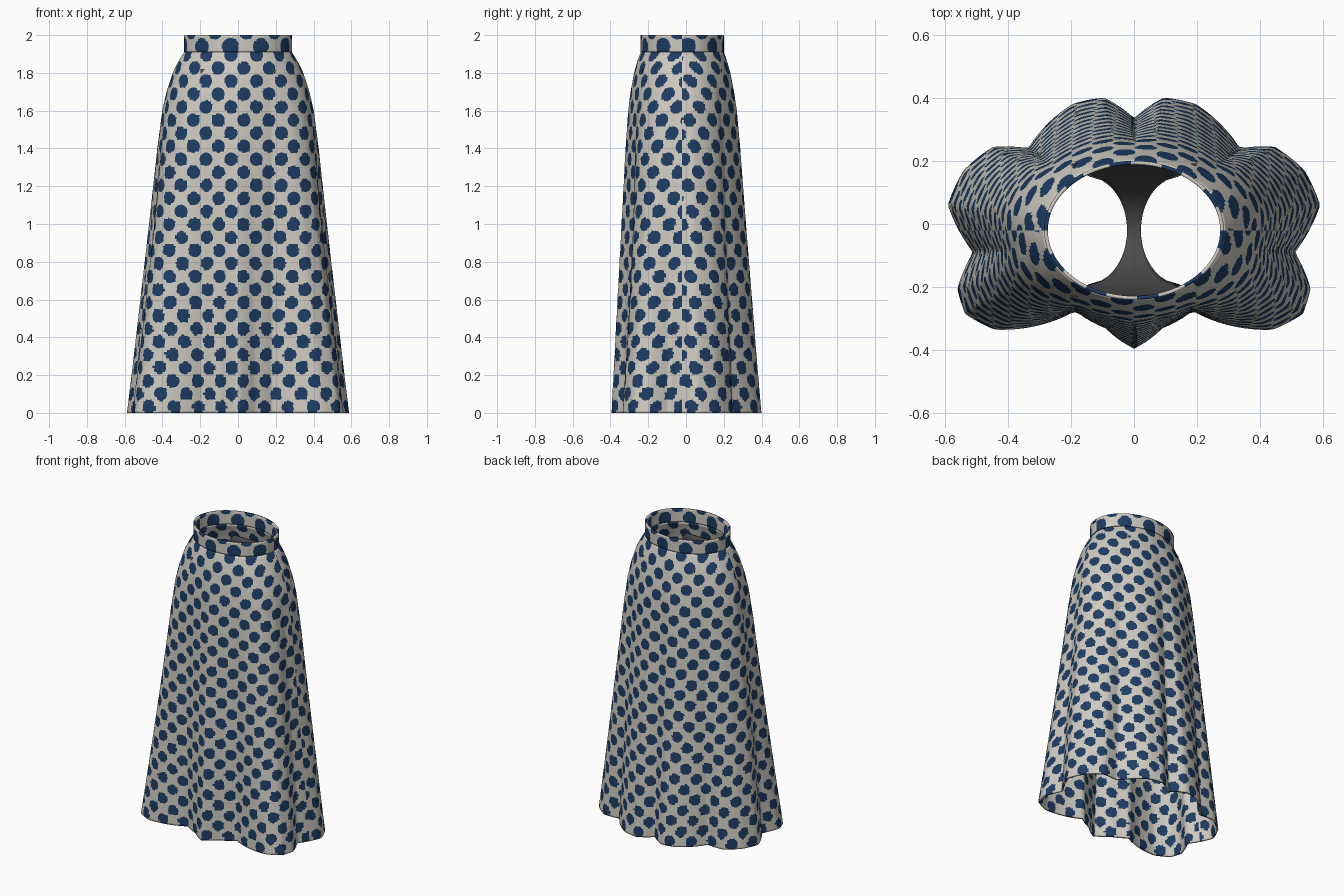
import bpy, bmesh, math
from mathutils import Vector

old = bpy.data.objects.get("Cube")
if old:
    bpy.data.objects.remove(old, do_unlink=True)


def material(name, rgb):
    m = bpy.data.materials.new(name)
    m.use_nodes = True
    m.diffuse_color = (*rgb, 1)
    bsdf = m.node_tree.nodes["Principled BSDF"]
    bsdf.inputs["Base Color"].default_value = (*rgb, 1)
    bsdf.inputs["Roughness"].default_value = 0.8
    return m


cream = material("cream cloth", (0.62, 0.59, 0.53))
navy = material("navy dots", (0.012, 0.045, 0.125))
grey = material("grey lining", (0.07, 0.07, 0.07))

CENTRE_Y = -0.02
WAIST_Z = 1.91

# Hem corners of the model's left half, from centre front to centre back
HEM = [(0, -.395), (.09, -.33), (.185, -.275), (.44, -.335), (.535, -.285),
       (.56, -.205), (.51, -.09), (.59, .06), (.54, .17), (.445, .245),
       (.335, .24), (.195, .38), (.095, .40), (0, .335)]
HEM_POLAR = [(math.atan2(y - CENTRE_Y, x), math.hypot(x, y - CENTRE_Y)) for x, y in HEM]

# How far the skirt has flared from waist to hem at each height
FLARE = [(0, 1), (1, .64), (1.4, .5), (1.6, .41), (1.7, .33), (1.8, .215), (1.86, .11), (WAIST_Z, 0), (2, 0)]


def interpolate(table, t):
    for (a, va), (b, vb) in zip(table, table[1:]):
        if t <= b:
            return va + (vb - va) * (t - a) / (b - a)
    return table[-1][1]


def ellipse(angle, rx, ry):
    return 1 / math.hypot(math.cos(angle) / rx, math.sin(angle) / ry)


def skirt_point(angle, z):
    """Point on the cloth: waist oval flaring into the folded hem."""
    side = math.atan2(math.sin(angle), abs(math.cos(angle)))
    smooth = ellipse(side, .57, .385)
    depth = max(0, 1 - z / WAIST_Z) ** 0.6
    hem = smooth + (interpolate(HEM_POLAR, side) - smooth) * depth
    waist = ellipse(side, .285, .22)
    r = waist + (hem - waist) * interpolate(FLARE, z)
    return Vector((r * math.cos(angle), CENTRE_Y + r * math.sin(angle), z))


def panel_row(start, z, count):
    """Evenly spaced points over a half turn, and the row's width."""
    fine = [skirt_point(start + math.pi * i / 240, z) for i in range(241)]
    dist = [0]
    for a, b in zip(fine, fine[1:]):
        dist.append(dist[-1] + (b - a).length)
    row, k = [], 0
    for j in range(count + 1):
        d = dist[-1] * j / count
        while k < 239 and dist[k + 1] < d:
            k += 1
        row.append(fine[k].lerp(fine[k + 1], (d - dist[k]) / (dist[k + 1] - dist[k])))
    return row, dist[-1]


def dot_offset(s, z, pitch, s0, z0):
    """Offset from the nearest dot centre in a staggered pattern."""
    options = []
    for shift in (0, pitch / 2):
        ds, dz = s - s0 - shift, z - z0 - shift
        options.append(Vector((ds - pitch * round(ds / pitch), dz - pitch * round(dz / pitch))))
    return min(options, key=lambda v: v.length)


def dotted_cloth(name, low, high, columns, rows, pitch, radius, s0, z0):
    bm = bmesh.new()
    step_z = (high - low) / rows
    for start in (-math.pi, 0):            # front panel, then back panel
        grid, widths = [], []
        for i in range(rows + 1):
            row, width = panel_row(start, low + step_z * i, columns)
            grid.append(row)
            widths.append(width)

        def flat(i, j):
            return widths[int(i)] * (j / columns - .5), low + step_z * i

        verts = []
        for i in range(rows + 1):
            step_s = widths[i] / columns
            line = []
            for j in range(columns + 1):
                p = grid[i][j].copy()
                if 0 < i < rows and 0 < j < columns:
                    # Pull nearby points onto the dot's round edge
                    off = dot_offset(*flat(i, j), pitch, s0, z0)
                    gap = radius - off.length
                    if abs(gap) < .5 * step_z and off.length > 0:
                        move = off.normalized() * gap
                        js, iz = (1 if move.x > 0 else -1), (1 if move.y > 0 else -1)
                        p += (grid[i][j + js] - grid[i][j]) * abs(move.x) / step_s
                        p += (grid[i + iz][j] - grid[i][j]) * abs(move.y) / step_z
                line.append(bm.verts.new(p))
            verts.append(line)
        for i in range(rows):
            for j in range(columns):
                f = bm.faces.new((verts[i][j], verts[i][j + 1], verts[i + 1][j + 1], verts[i + 1][j]))
                f.smooth = True
                s, z = flat(i, j + .5)
                inside = dot_offset(s, z + step_z / 2, pitch, s0, z0).length < radius
                f.material_index = 1 if inside else 0
    bmesh.ops.remove_doubles(bm, verts=bm.verts, dist=1e-5)
    obj = add_object(name, bm, (cream, navy))
    thicken(obj, 0.012)
    return obj


def add_object(name, bm, mats):
    mesh = bpy.data.meshes.new(name)
    bm.to_mesh(mesh)
    bm.free()
    for m in mats:
        mesh.materials.append(m)
    obj = bpy.data.objects.new(name, mesh)
    bpy.context.collection.objects.link(obj)
    return obj


def thicken(obj, thickness):
    mod = obj.modifiers.new("thickness", "SOLIDIFY")
    mod.thickness = thickness
    mod.offset = -1


# Long flared skirt and its waistband
dotted_cloth("skirt", 0, WAIST_Z, 110, 160, .138, .0355, -.038, 1.757)
dotted_cloth("waistband", WAIST_Z, 2, 80, 9, .165, .045, -.04, 1.94)

# Inner lining: a saddle between two round leg openings
bm = bmesh.new()
lines = []
for i in range(33):
    t = -math.cos(math.pi * i / 32)
    y = CENTRE_Y + .205 * t
    reach = min(1, abs(t) * 1.2)
    half = .15 - .128 * math.sqrt(1 - reach * reach)
    if abs(t) > .84:
        half += (abs(t) - .84) * .3
    z = 1.82 - .36 * math.sqrt(max(0, 1 - t * t))
    lines.append([bm.verts.new((half * k / 4, y, z)) for k in range(-4, 5)])
for a, b in zip(lines, lines[1:]):
    for k in range(8):
        bm.faces.new((a[k], a[k + 1], b[k + 1], b[k])).smooth = True
thicken(add_object("lining", bm, (grey,)), 0.006)
